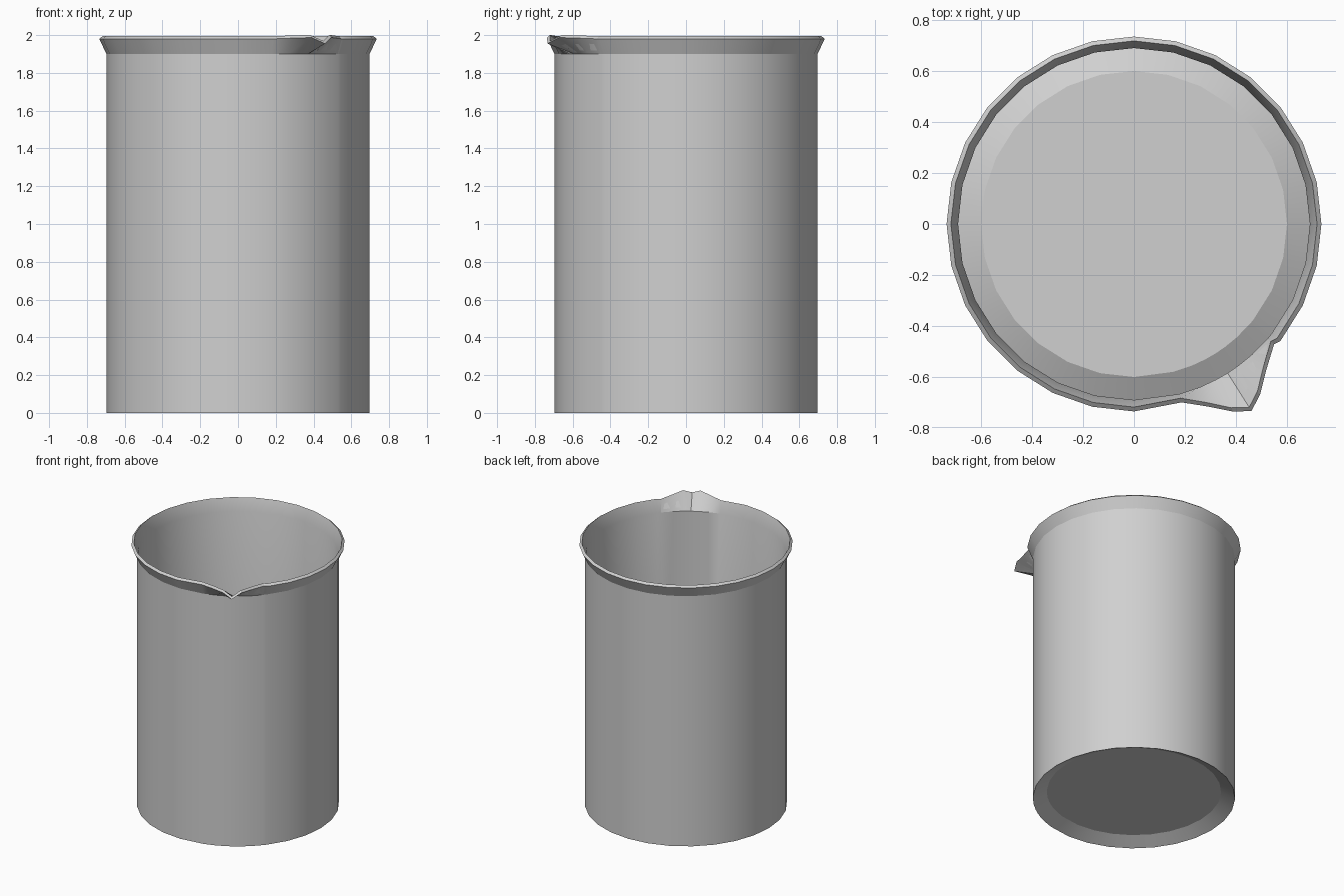
import bpy, bmesh, math

if "Cube" in bpy.data.objects:
    bpy.data.objects.remove(bpy.data.objects["Cube"])

SIDES = 28
STEP = 360 / SIDES
SPOUT = -4.5 * STEP          # spout direction in degrees

# Spout half shape: angle from its centre, rim radius, rim height
half = [(0, 0.866, 1.955), (4.3, 0.832, 1.987), (10, 0.773, 1.984), (17.2, 0.724, 1.98)]

# Plain rim stations around the circle, leaving a gap for the spout
stations = [(SPOUT + (k + 0.5) * STEP, 0.735, 1.98) for k in range(1, SIDES - 2)]
stations = [s for s in stations if 18 < (s[0] - SPOUT) < 342]
# Spout stations, mirrored about the spout centre
stations += [(SPOUT + 360 - a, r, z) for a, r, z in reversed(half)]
stations += [(SPOUT + 360 + a, r, z) for a, r, z in half[1:]]

# Wall profile from underside to inside floor: (radius, height), or a rim offset
profile = [
    ("ring", 0.60, 0.05),      # raised underside
    ("ring", 0.696, 0.0),      # foot edge
    ("ring", 0.696, 1.90),     # start of the flare
    ("rim", 0.0, 0.0),         # outer lip
    ("rim", -0.017, 0.014),    # inner lip
    ("ring", 0.690, 1.90),     # inside of the flare
    ("ring", 0.690, 0.008),    # inside bottom corner
    ("ring", 0.60, 0.056),     # inside floor
]

bm = bmesh.new()
rings = []
for kind, a, b in profile:
    ring = []
    for ang, rim_r, rim_z in stations:
        r, z = (rim_r + a, rim_z + b) if kind == "rim" else (a, b)
        t = math.radians(ang)
        ring.append(bm.verts.new((r * math.cos(t), r * math.sin(t), z)))
    rings.append(ring)

n = len(stations)
for lower, upper in zip(rings, rings[1:]):
    for i in range(n):
        j = (i + 1) % n
        bm.faces.new((lower[i], lower[j], upper[j], upper[i]))
bm.faces.new(rings[0])
bm.faces.new(rings[-1])
bmesh.ops.recalc_face_normals(bm, faces=bm.faces)

# Beaker object with a single grey colour
mesh = bpy.data.meshes.new("beaker")
bm.to_mesh(mesh)
bm.free()
beaker = bpy.data.objects.new("beaker", mesh)
bpy.context.collection.objects.link(beaker)
grey = bpy.data.materials.new("light grey")
grey.diffuse_color = (0.63, 0.63, 0.63, 1)
grey.use_nodes = True
grey.node_tree.nodes["Principled BSDF"].inputs["Base Color"].default_value = grey.diffuse_color
mesh.materials.append(grey)

bpy.context.view_layer.objects.active = beaker
beaker.select_set(True)
bpy.ops.object.shade_smooth_by_angle(angle=math.radians(20))
